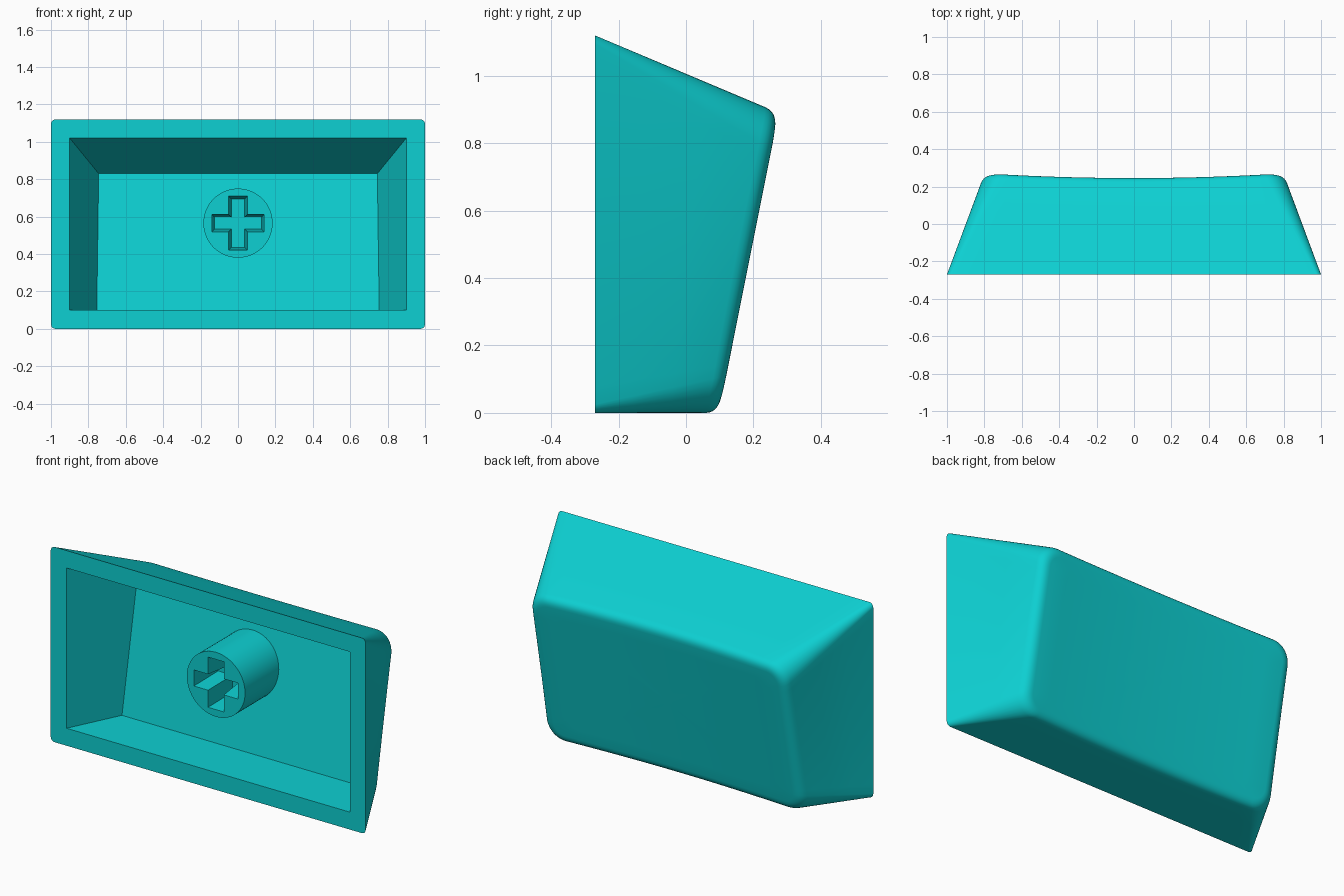
import bpy
import bmesh
import math
from mathutils import Vector

if "Cube" in bpy.data.objects:
    bpy.data.objects.remove(bpy.data.objects["Cube"])

# One plastic colour for everything
teal = bpy.data.materials.new("teal_plastic")
teal.use_nodes = True
colour = (0.004, 0.63, 0.645, 1)
teal.diffuse_color = colour
teal.node_tree.nodes["Principled BSDF"].inputs["Base Color"].default_value = colour

FRONT = -0.27        # plane of the open rim
ARC, EDGE = 8, 20    # segments per rounded corner and per straight edge
STRIDE = ARC + EDGE
TOP_X, TOP_Z = 0.805, 0.445


def rounded(hx, hz, cz, r):
    """Points (x, z) round a rounded rectangle, starting at the upper right."""
    pts = []
    for i, (sx, sz) in enumerate([(1, 1), (-1, 1), (-1, -1), (1, -1)]):
        for j in range(ARC + 1):
            a = math.pi / 2 * (i + j / ARC)
            pts.append(Vector((sx * (hx - r) + r * math.cos(a),
                               cz + sz * (hz - r) + r * math.sin(a))))
    out = []
    for i in range(4):
        arc = pts[i * (ARC + 1):(i + 1) * (ARC + 1)]
        nxt = pts[((i + 1) * (ARC + 1)) % len(pts)]
        out += arc + [arc[-1].lerp(nxt, k / EDGE) for k in range(1, EDGE)]
    return out


def dished(p):
    """Place an (x, z) point on the tilted, hollowed back face."""
    dip = 0.023 * max(0, 1 - (p.x / 0.77) ** 2)
    lift = 0.42 * dip * p.y / (2 * TOP_Z)
    return Vector((p.x, 0.098 + 0.2 * p.y - dip, p.y + lift))


def add_ring(bm, pts):
    return [bm.verts.new(p) for p in pts]


def bridge(bm, a, b):
    n = len(a)
    for i in range(n):
        j = (i + 1) % n
        bm.faces.new((a[i], a[j], b[j], b[i]))


def finish(bm, name):
    bmesh.ops.recalc_face_normals(bm, faces=bm.faces[:])
    mesh = bpy.data.meshes.new(name)
    bm.to_mesh(mesh)
    bm.free()
    mesh.materials.append(teal)
    obj = bpy.data.objects.new(name, mesh)
    bpy.context.collection.objects.link(obj)
    bpy.ops.object.select_all(action="DESELECT")
    obj.select_set(True)
    bpy.context.view_layer.objects.active = obj
    bpy.ops.object.shade_smooth_by_angle(angle=math.radians(30))


# Cap shell: tapered walls, soft edge and hollowed back face
bm = bmesh.new()
base = [Vector((p.x, FRONT, p.y)) for p in rounded(1, 0.56, 0.56, 0.025)]
edge = [dished(p) for p in rounded(TOP_X, TOP_Z, TOP_Z, 0.11)]
inset = 0.045
inner = rounded(TOP_X - inset, TOP_Z - inset, TOP_Z, 0.11 - inset)
lip = [dished(p) for p in inner]
shoulder = [e + (b - e).normalized() * 0.045 for b, e in zip(base, edge)]

rings = [base]
rings += [[b.lerp(s, t) for b, s in zip(base, shoulder)] for t in (0.33, 0.67)]
for k in range(7):
    t = k / 6
    rings.append([s.lerp(e, t).lerp(e.lerp(c, t), t)
                  for s, e, c in zip(shoulder, edge, lip)])
centre = Vector((0, TOP_Z))
for t in (0.85, 0.7, 0.55, 0.4, 0.25, 0.1):
    rings.append([dished(centre.lerp(p, t)) for p in inner])
loops = [add_ring(bm, r) for r in rings]
for a, b in zip(loops, loops[1:]):
    bridge(bm, a, b)
hub = bm.verts.new(dished(centre))
last = loops[-1]
for i, v in enumerate(last):
    bm.faces.new((v, last[(i + 1) % len(last)], hub))

# Front rim and inner cavity
corners = [(1, 1), (-1, 1), (-1, 0), (1, 0)]
mouth = add_ring(bm, [(0.9 * s, FRONT, 1.02 if up else 0.1) for s, up in corners])
floor = add_ring(bm, [(s * (0.745 if up else 0.755), 0.148 if up else 0.026,
                       0.83 if up else 0.1) for s, up in corners])
outer = loops[0]
for i in range(4):
    start = i * STRIDE + ARC // 2
    side = [outer[(start + k) % len(outer)] for k in range(STRIDE + 1)]
    bm.faces.new(side + [mouth[(i + 1) % 4], mouth[i]])
bridge(bm, mouth, floor)
bm.faces.new(floor)
finish(bm, "cap_shell")


# Stem: round post with a tapered cross-shaped socket
def cross(d, y):
    length, thick, wide, high = 0.14 - d, 0.046 - d, 0.05 - d, 0.144 - d
    half = [(length, 0), (length, thick), (wide, thick), (wide, high),
            (0, high), (-wide, high), (-wide, thick), (-length, thick)]
    pts = half + [(-x, -z) for x, z in half]
    return [Vector((x, y, STEM_Z + z)) for x, z in pts]


STEM_Z, STEM_R, STEM_Y, SIDES = 0.565, 0.185, -0.2, 64
bm = bmesh.new()
circle = [(STEM_R * math.cos(2 * math.pi * i / SIDES),
           STEM_Z + STEM_R * math.sin(2 * math.pi * i / SIDES)) for i in range(SIDES)]
front = add_ring(bm, [(x, STEM_Y, z) for x, z in circle])
back = add_ring(bm, [(x, 0.02 + 0.167 * z, z) for x, z in circle])
bridge(bm, front, back)
bm.faces.new(back)
slot = add_ring(bm, cross(0, STEM_Y))
slot_end = add_ring(bm, cross(0.014, 0.0))
bridge(bm, slot, slot_end)
bm.faces.new(slot_end)
quarter = SIDES // 4
for q in range(4):
    rim = [front[(q * quarter + k) % SIDES] for k in range(quarter + 1)]
    hole = [slot[(q * 4 + k) % 16] for k in range(5)]
    bm.faces.new(rim + hole[::-1])
finish(bm, "stem")
